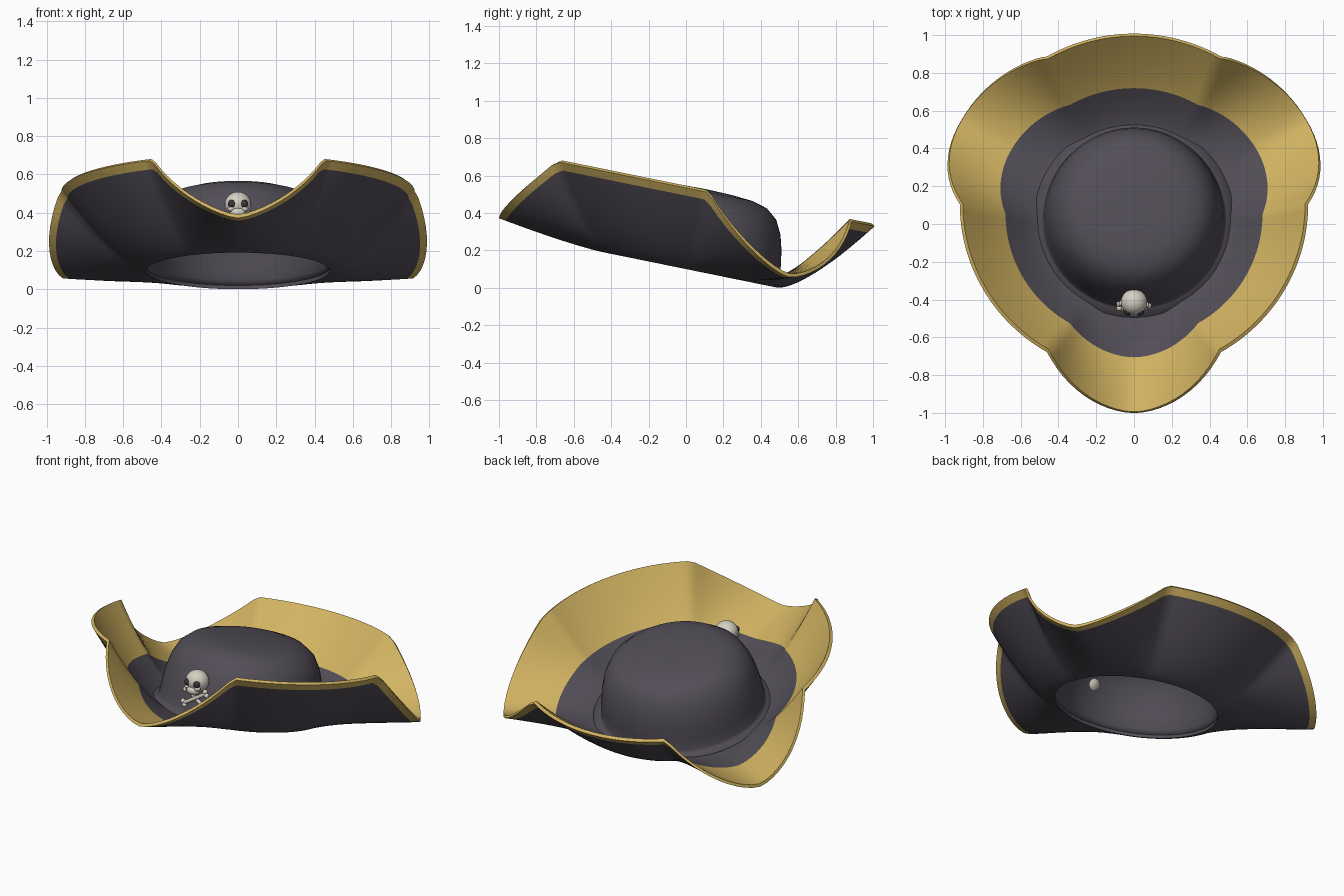
import bpy, bmesh, math
from mathutils import Matrix, Vector

if "Cube" in bpy.data.objects:
    bpy.data.objects.remove(bpy.data.objects["Cube"], do_unlink=True)

# The whole hat leans back, so every part is built level and then tilted
TILT = Matrix.Rotation(math.radians(-11.5), 4, 'X')
SEGMENTS = 144


def material(name, rgb):
    mat = bpy.data.materials.new(name)
    mat.use_nodes = True
    mat.diffuse_color = (*rgb, 1)
    bsdf = next(n for n in mat.node_tree.nodes if n.type == 'BSDF_PRINCIPLED')
    bsdf.inputs["Base Color"].default_value = (*rgb, 1)
    return mat


FELT = material("charcoal felt", (0.085, 0.075, 0.095))
GOLD = material("gold trim", (0.64, 0.45, 0.12))
BONE = material("bone white", (0.66, 0.63, 0.54))
SOCKET = material("dark socket", (0.04, 0.037, 0.045))


def finish(name, bm, mats, sharp=40):
    mesh = bpy.data.meshes.new(name)
    bm.to_mesh(mesh)
    bm.free()
    for m in mats:
        mesh.materials.append(m)
    obj = bpy.data.objects.new(name, mesh)
    bpy.context.collection.objects.link(obj)
    obj.matrix_world = TILT
    bpy.ops.object.select_all(action='DESELECT')
    obj.select_set(True)
    bpy.context.view_layer.objects.active = obj
    bpy.ops.object.shade_smooth_by_angle(angle=math.radians(sharp))
    return obj


# Brim: three low points and three turned-up panels
HOLE, BASE, THICK = 0.48, 0.118, 0.02


def brim_point(angle, s, under):
    """Point at share s of the way from the crown to the edge."""
    third = math.tau / 3
    off = abs((angle + third / 2) % third - third / 2)
    t = min(1.0, off / math.radians(30))
    edge = 1.052 - 0.146 * t ** 1.9
    rise = 0.185 + 0.35 * min(1.0, 1.05 * t ** 1.5) - BASE
    r = HOLE + (edge - HOLE) * s
    z = BASE + rise * s ** 1.4
    if under:
        slope = 1.4 * rise * s ** 0.4 / (edge - HOLE)
        length = math.hypot(slope, 1)
        r += THICK * slope / length
        z -= THICK / length
    return Vector((r * math.sin(angle), -r * math.cos(angle), z))


top = [(s, False) for s in (0, .06, .12, .2, .29, .38, .47, .56, .65, .74, .83, .92, 1)]
bottom = [(s, True) for s in (1, .93, .83, .74, .65, .56, .47, .38, .29, .2, .12, .06, 0)]
rings = top + bottom
bm = bmesh.new()
grid = [[bm.verts.new(brim_point(math.tau * i / SEGMENTS, s, u)) for s, u in rings]
        for i in range(SEGMENTS)]
for i in range(SEGMENTS):
    a, b = grid[i], grid[(i + 1) % SEGMENTS]
    for j, (s, under) in enumerate(rings):
        k = (j + 1) % len(rings)
        face = bm.faces.new((a[j], b[j], b[k], a[k]))
        mean = (s + rings[k][0]) / 2
        face.material_index = int(mean > (0.93 if under else 0.47))
bmesh.ops.recalc_face_normals(bm, faces=bm.faces)
finish("brim", bm, [FELT, GOLD])

# Crown: hollow rounded dome with a narrow flange on the brim
profile = [(0.53, 0.127), (0.49, 0.13), (0.48, 0.15), (0.473, 0.22), (0.46, 0.3),
           (0.438, 0.38), (0.4, 0.453), (0.34, 0.502), (0.26, 0.525), (0.14, 0.535)]
bm = bmesh.new()
sides = 72
hoops = [[bm.verts.new((r * math.cos(math.tau * i / sides),
                        r * math.sin(math.tau * i / sides), z))
          for i in range(sides)] for r, z in profile]
for low, high in zip(hoops, hoops[1:]):
    for i in range(sides):
        n = (i + 1) % sides
        bm.faces.new((low[i], low[n], high[n], high[i]))
peak = bm.verts.new((0, 0, 0.538))
for i in range(sides):
    bm.faces.new((hoops[-1][i], hoops[-1][(i + 1) % sides], peak))
crown = finish("crown", bm, [FELT], 60)
shell = crown.modifiers.new("shell", 'SOLIDIFY')
shell.thickness = 0.012
shell.offset = -1


# Emblem: skull, eye sockets and crossed bones on the crown front
def ball(bm, center, size):
    m = Matrix.Translation(center) @ Matrix.Diagonal((*size, 1))
    bmesh.ops.create_uvsphere(bm, u_segments=24, v_segments=16, radius=1, matrix=m)


bm = bmesh.new()
ball(bm, (0, -0.493, 0.352), (0.07, 0.068, 0.066))
ball(bm, (0, -0.525, 0.3), (0.042, 0.036, 0.03))
for side in (-1, 1):
    ball(bm, (side * 0.036, -0.538, 0.318), (0.018, 0.018, 0.014))
finish("skull", bm, [BONE], 60)

for side, name in ((-1, "right_eye_socket"), (1, "left_eye_socket")):
    bm = bmesh.new()
    ball(bm, (side * 0.032, -0.546, 0.345), (0.021, 0.018, 0.021))
    finish(name, bm, [SOCKET], 60)

for side, name in ((-1, "right_crossbone"), (1, "left_crossbone")):
    bm = bmesh.new()
    center = Vector((0, -0.494 - 0.004 * side, 0.245))
    along = Vector((side * 0.85, 0, 0.53)).normalized()
    across = Vector((-along.z, 0, along.x))
    turn = along.to_track_quat('Z', 'Y').to_matrix().to_4x4()
    bmesh.ops.create_cone(bm, cap_ends=True, segments=16, radius1=0.011, radius2=0.011,
                          depth=0.17, matrix=Matrix.Translation(center) @ turn)
    for end in (-1, 1):
        for knob in (-1, 1):
            ball(bm, center + along * end * 0.085 + across * knob * 0.012, (0.015,) * 3)
    finish(name, bm, [BONE], 60)
